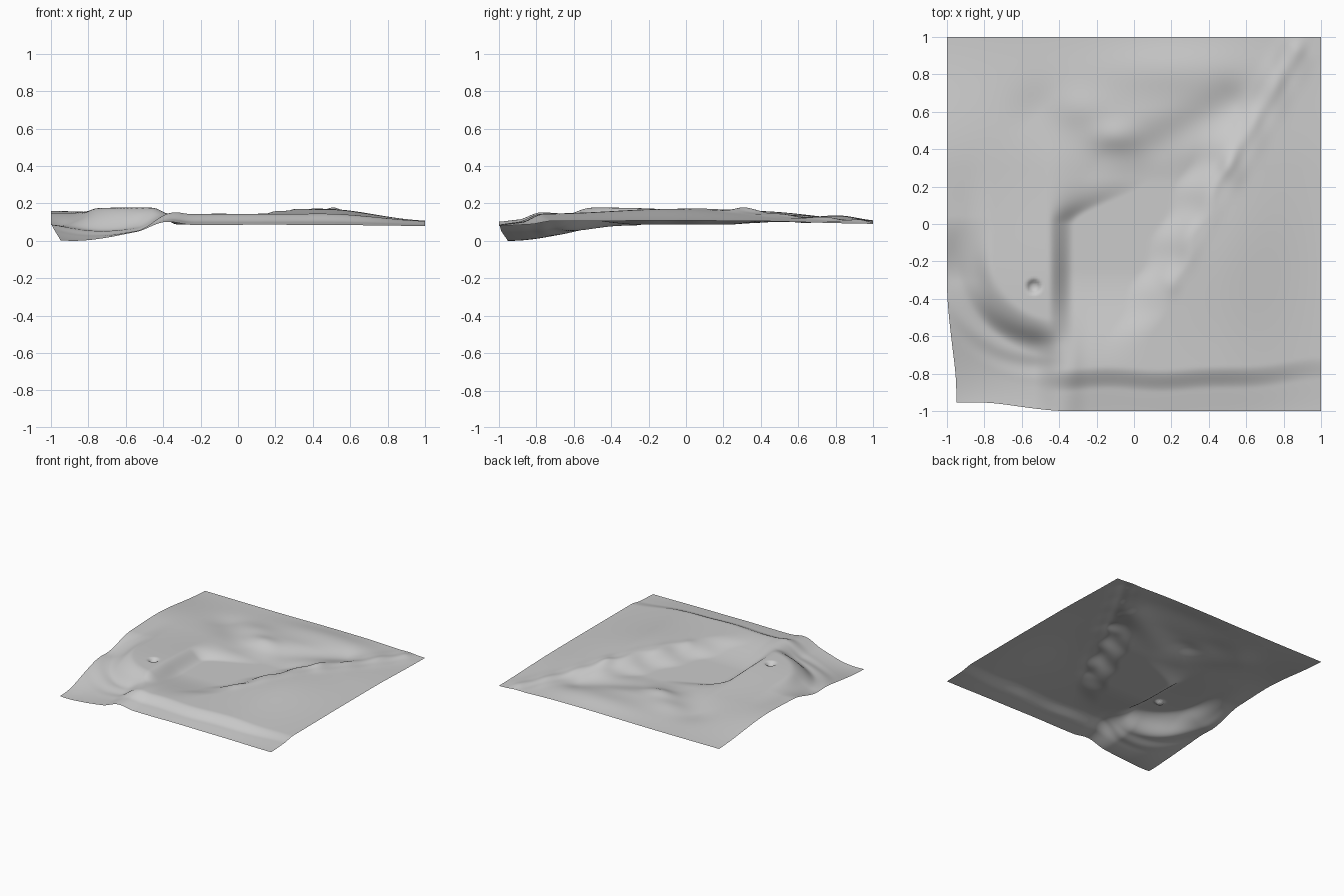
import bpy
import bmesh
from math import exp, hypot, sin
from mathutils import Vector

default_cube = bpy.data.objects.get("Cube")
if default_cube:
    bpy.data.objects.remove(default_cube, do_unlink=True)


def ramp(start, end, value):
    """Smooth step from 0 at start to 1 at end; start may exceed end."""
    t = min(max((value - start) / (end - start), 0), 1)
    return t * t * (3 - 2 * t)


def blend(first, second, amount):
    return first + (second - first) * amount


def hump(x, y, centre, width, depth):
    """Rounded oval bump."""
    return exp(-((x - centre[0]) / width) ** 2 - ((y - centre[1]) / depth) ** 2)


def spine(x, y, start, end, width):
    """Rounded bump running along a straight segment."""
    origin, along = Vector(start), Vector(end) - Vector(start)
    point = Vector((x, y)) - origin
    t = min(max(point.dot(along) / along.length_squared, 0), 1)
    return exp(-((point - along * t).length / width) ** 2)


def ground_height(x, y):
    # Upland that falls away toward the front, right and back borders
    lip = y - 0.05 * ramp(0.4, 1, x) + 0.008 * sin(x * 11)
    front = 0.4 * ramp(-1.08, -0.82, lip) + 0.6 * ramp(-0.89, -0.77, lip)
    right = 1 - 0.6 * ramp(0.45, 1.05, x)
    back = 1 - 0.6 * ramp(0.3, 1.05, y)
    height = 0.083 + 0.063 * front * right * back

    # Broad swells, the left one with a flat top
    height += 0.034 * ramp(-0.9, -0.75, x) * ramp(-0.24, -0.46, x) * ramp(0.45, -0.4, y)
    height += 0.028 * hump(x, y, (0.48, -0.08), 0.32, 0.42) * front
    height += 0.018 * hump(x, y, (-1, 0.42), 0.28, 0.38)
    height += 0.022 * hump(x, y, (0.22, 0.83), 0.38, 0.13)

    # Gullies behind the basin
    height -= 0.034 * spine(x, y, (0.15, 0.4), (0.52, 0.63), 0.12)
    height -= 0.02 * spine(x, y, (-0.2, 0.35), (-0.5, 0.6), 0.14)

    # Central basin, open at the back, with a slanting right wall
    left_wall = -0.39 + 0.2 * ramp(0, 0.25, y)
    slack = 0.07 + 0.2 * ramp(0, 0.25, y)
    right_wall = 0.24 + 0.45 * (y + 0.3) + 0.015 * sin(y * 23)
    basin = ramp(left_wall - slack, left_wall + slack, x)
    basin *= ramp(0, 0.24, right_wall - x)
    basin *= ramp(-0.78, -0.25, y) * ramp(0.62, 0.22, y)
    height = blend(height, 0.09, basin)

    # Knob with a steep front, overlooking the basin
    height += 0.024 * hump(x, y, (-0.1, 0.47), 0.13, 0.08)
    height += 0.012 * hump(x, y, (-0.28, 0.62), 0.16, 0.1)

    # Craggy diagonal ridge
    ridge = spine(x, y, (0.2, -0.3), (0.5, 0.3), 0.07) * 0.6
    ridge += spine(x, y, (0.5, 0.3), (0.86, 0.92), 0.08) * 1.2
    height += ridge * (0.01 + 0.004 * sin(x * 31 + y * 13) + 0.002 * sin(x * 47 - y * 29))

    # Steep drop with folds at the front corner
    radius = hypot(x + 0.4, y + 0.15)
    drop = ramp(0.36, 0.56, radius) * ramp(0.04, -0.3, y) * ramp(-0.3, -0.54, x)
    low = 0.003 + 0.085 * ramp(0, 0.62, hypot(x + 0.88, y + 0.94))
    low += 0.004 * sin(radius * 45 + x * 9) * ramp(0.75, 0.6, radius)
    height = blend(height, low, drop)

    # Small round pit
    height -= 0.024 * ramp(0.046, 0.014, hypot(x + 0.535, y + 0.335))
    return height


# Terrain sheet
mesh = bpy.data.meshes.new("terrain_sheet")
bm = bmesh.new()
bmesh.ops.create_grid(bm, x_segments=160, y_segments=160, size=1)
for vert in bm.verts:
    x, y, _ = vert.co
    # Border pulled inward beside the dropped corner
    shift_x = 0.05 * ramp(-0.3, -0.95, y) * ramp(-0.6, -1, x)
    shift_y = 0.045 * ramp(-0.35, -0.85, x) * ramp(-0.6, -1, y)
    x, y = x + shift_x, y + shift_y
    vert.co = (x, y, ground_height(x, y))
lowest = min(vert.co.z for vert in bm.verts)
bmesh.ops.translate(bm, verts=bm.verts, vec=(0, 0, -lowest))
for face in bm.faces:
    face.smooth = True
bm.to_mesh(mesh)
bm.free()

terrain = bpy.data.objects.new("terrain_sheet", mesh)
bpy.context.collection.objects.link(terrain)

# Plain grey surface
grey = bpy.data.materials.new("plain_grey")
grey.use_nodes = True
colour = (0.6, 0.6, 0.6, 1)
grey.diffuse_color = colour
grey.node_tree.nodes["Principled BSDF"].inputs["Base Color"].default_value = colour
mesh.materials.append(grey)
